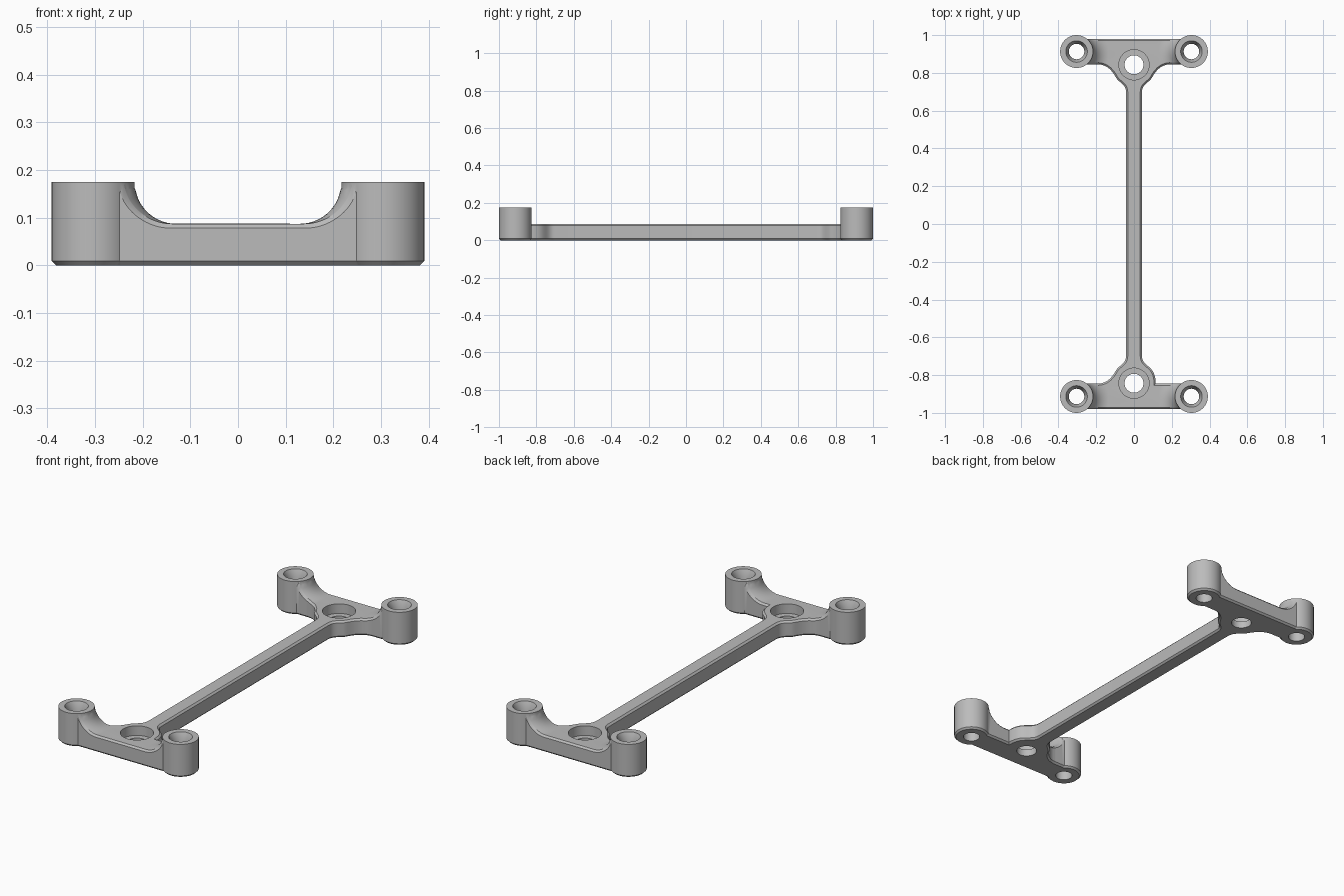
import bpy, bmesh, math
from mathutils import Vector
from mathutils.geometry import interpolate_bezier

cube = bpy.data.objects.get("Cube")
if cube:
    bpy.data.objects.remove(cube, do_unlink=True)

grey = bpy.data.materials.new("plain grey")
grey.use_nodes = True
grey.diffuse_color = (0.5, 0.5, 0.5, 1)
grey.node_tree.nodes["Principled BSDF"].inputs["Base Color"].default_value = (0.5, 0.5, 0.5, 1)

BOSS_X, BOSS_Y, BOSS_R, BOSS_H = 0.304, 0.913, 0.087, 0.175
HOLE_Y, TOP, EDGE = 0.843, 0.0875, 0.009
FILLET = BOSS_H - TOP
INNER, OUTER = 0.845, 0.98


def make_object(name, bm):
    bmesh.ops.recalc_face_normals(bm, faces=bm.faces[:])
    mesh = bpy.data.meshes.new(name)
    bm.to_mesh(mesh)
    bm.free()
    mesh.materials.append(grey)
    obj = bpy.data.objects.new(name, mesh)
    bpy.context.collection.objects.link(obj)
    return obj


def stack(bm, loops):
    """Skin a list of equal vertex loops and cap both ends."""
    rings = [[bm.verts.new(p) for p in loop] for loop in loops]
    n = len(rings[0])
    for a, b in zip(rings, rings[1:]):
        for i in range(n):
            j = (i + 1) % n
            bm.faces.new((a[i], a[j], b[j], b[i]))
    bm.faces.new(rings[0][::-1])
    bm.faces.new(rings[-1])


def turned(name, x, y, profile, sides=64):
    """Solid of revolution from (radius, height) pairs."""
    bm = bmesh.new()
    angles = [2 * math.pi * i / sides for i in range(sides)]
    stack(bm, [[(x + r * math.cos(a), y + r * math.sin(a), z) for a in angles]
               for r, z in profile])
    return make_object(name, bm)


def curve(*pts, steps=10):
    return [(p.x, p.y) for p in
            interpolate_bezier(*[Vector((a, b, 0)) for a, b in pts], steps)]


def inset(points, d):
    """Move a counter-clockwise outline inwards by d."""
    out = []
    for i, p in enumerate(points):
        a, p, b = Vector(points[i - 1]), Vector(p), Vector(points[(i + 1) % len(points)])
        u, v = (p - a).normalized(), (b - p).normalized()
        n1, n2 = Vector((-u.y, u.x)), Vector((-v.y, v.x))
        out.append(p + (n1 + n2) * (d / (1 + n1.dot(n2))))
    return out


# Quarter outline from the bar to the outer corner of one arm
neck = curve((0.042, 0.70), (0.042, 0.735), (0.07, 0.745), (0.09, 0.767))
shoulder = curve((0.09, 0.767), (0.105, 0.79), (0.13, INNER), (0.19, INNER))
knob = curve((0.09, 0.767), (0.106, 0.785), (0.115, 0.81), (0.115, INNER))
arm = [(BOSS_X, INNER), (BOSS_X, OUTER)]
soft = neck + shoulder[1:] + arm
hard = neck + knob[1:] + arm
outline = (soft + [(-x, y) for x, y in reversed(soft)]
           + [(-x, -y) for x, y in soft] + [(x, -y) for x, y in reversed(hard)])


# Spine and cross arms, with chamfered rims
bm = bmesh.new()
tight = inset(outline, EDGE)
stack(bm, [[(x, y, z) for x, y in pts] for pts, z in
           ((tight, 0), (outline, EDGE), (outline, TOP - EDGE), (tight, TOP))])


def slice_at(co, normal):
    bmesh.ops.bisect_plane(bm, geom=bm.verts[:] + bm.edges[:] + bm.faces[:],
                           dist=1e-6, plane_co=co, plane_no=normal)


for side in (-1, 1):
    for i in range(23):
        slice_at((side * (0.1303 + i * 0.0061), 0, 0), (1, 0, 0))
    for i in range(11):
        slice_at((0, side * (0.8563 + i * 0.0113), 0), (0, 1, 0))


def rise(x, y):
    """Height of the round fillet that sweeps up to the nearest boss."""
    r = math.hypot(abs(x) - BOSS_X, abs(y) - BOSS_Y)
    gap = BOSS_R + FILLET - r
    if gap <= 0:
        return 0
    return min(FILLET - math.sqrt(max(FILLET ** 2 - gap ** 2, 0)), FILLET - 0.004)


for v in bm.verts:
    if v.co.z > TOP - EDGE - 0.001:
        v.co.z += rise(v.co.x, v.co.y)
bmesh.ops.triangulate(bm, faces=bm.faces[:])
bracket = make_object("bracket_frame", bm)


def boolean(tool, operation):
    mod = bracket.modifiers.new(operation, "BOOLEAN")
    mod.operation, mod.solver, mod.object = operation, "EXACT", tool
    tool.hide_render = True
    bpy.context.view_layer.objects.active = bracket
    bpy.ops.object.modifier_apply(modifier=mod.name)
    bpy.data.objects.remove(tool, do_unlink=True)


bpy.ops.object.select_all(action="DESELECT")
bracket.select_set(True)
corners = [(sx * BOSS_X, sy * BOSS_Y) for sx in (-1, 1) for sy in (-1, 1)]

# Four corner bosses
for x, y in corners:
    boolean(turned("boss", x, y, [(BOSS_R - EDGE, 0), (BOSS_R, EDGE), (BOSS_R, BOSS_H)]), "UNION")

# Countersunk boss holes
for x, y in corners:
    boolean(turned("boss_hole", x, y, [(0.041, -0.1), (0.041, 0.14),
                                       (0.057, BOSS_H), (0.057, 0.3)], 48), "DIFFERENCE")

# Counterbored holes where the spine meets the arms
for side in (-1, 1):
    boolean(turned("centre_hole", 0, side * HOLE_Y,
                   [(0.05, -0.1), (0.05, 0.037), (0.08, 0.037), (0.08, 0.3)]), "DIFFERENCE")

bpy.ops.object.shade_smooth_by_angle(angle=math.radians(32))
